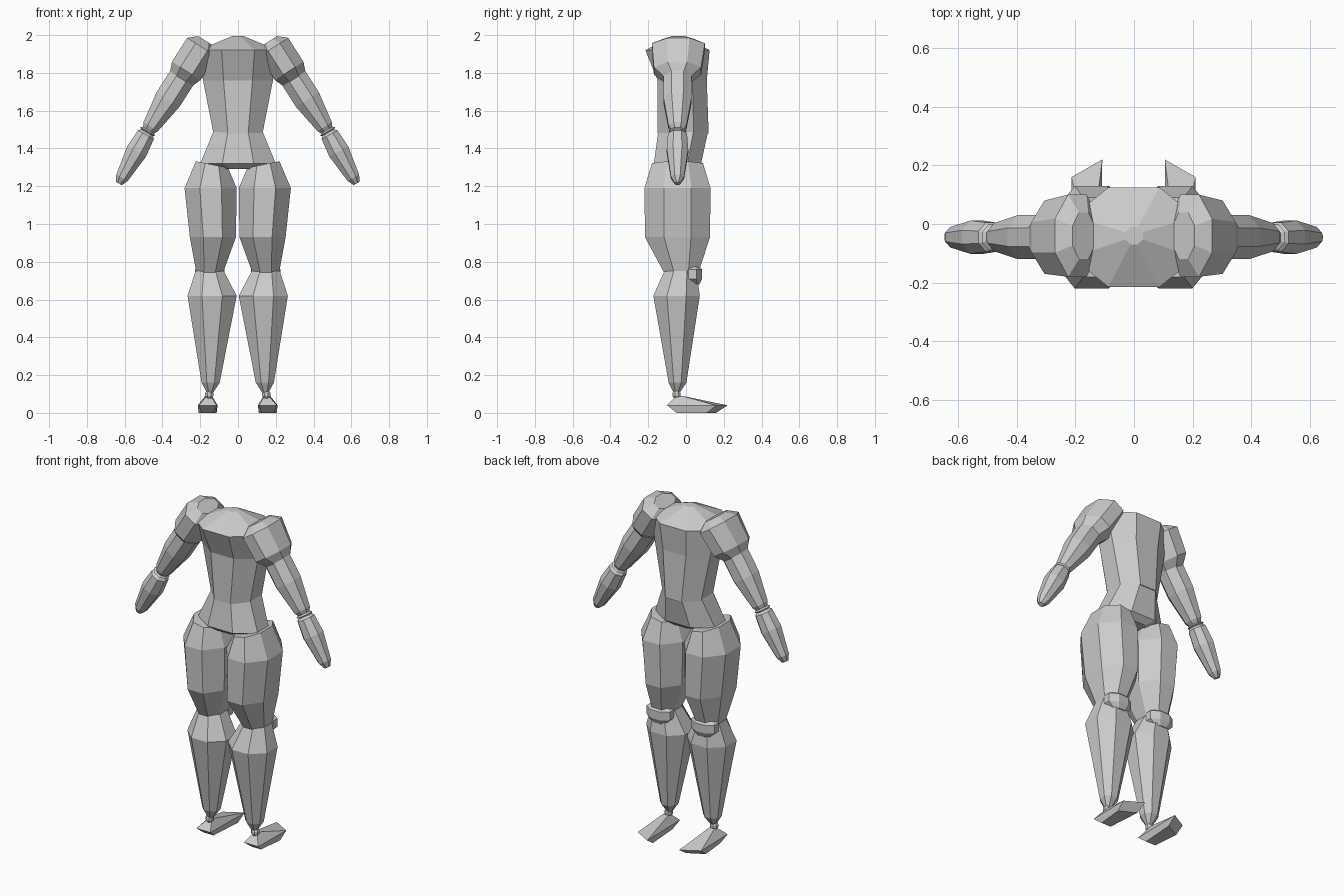
import bpy, bmesh
from math import pi, cos, sin, radians
from mathutils import Matrix, Vector

SIDES = 8


def make_object(name, verts, faces):
    bm = bmesh.new()
    vs = [bm.verts.new(v) for v in verts]
    for f in faces:
        bm.faces.new([vs[i] for i in f])
    bmesh.ops.recalc_face_normals(bm, faces=bm.faces)
    mesh = bpy.data.meshes.new(name)
    bm.to_mesh(mesh)
    bm.free()
    ob = bpy.data.objects.new(name, mesh)
    bpy.context.collection.objects.link(ob)


def loft(name, rings, origin=(0, 0, 0), tilt=0, pair=True):
    """Faceted tube through rings (z, x, y, rx, ry, slope); optional left/right pair."""
    rot = Matrix.Rotation(radians(tilt), 3, 'Y')
    verts = []
    for z, x, y, rx, ry, *slope in rings:
        s = slope[0] if slope else 0
        for i in range(SIDES):
            a = 2 * pi * (i + 0.5) / SIDES
            dx = rx * cos(a) / cos(pi / SIDES)
            dy = ry * sin(a) / cos(pi / SIDES)
            verts.append(Vector(origin) + rot @ Vector((x + dx, y + dy, z + s * dx)))
    n = len(rings)
    faces = [[k * SIDES + i, k * SIDES + (i + 1) % SIDES,
              (k + 1) * SIDES + (i + 1) % SIDES, (k + 1) * SIDES + i]
             for k in range(n - 1) for i in range(SIDES)]
    faces += [list(range(SIDES)), list(range((n - 1) * SIDES, n * SIDES))]
    place(name, verts, faces, pair)


def place(name, verts, faces, pair=True):
    if not pair:
        make_object(name, verts, faces)
        return
    make_object("right_" + name, verts, faces)
    make_object("left_" + name, [(-v[0] - 0.003, v[1], v[2]) for v in verts], faces)


# Chest with shallow domed top, narrowing to the waist
loft("chest", [(1.48, 0, -0.015, 0.13, 0.135), (1.76, 0, -0.02, 0.185, 0.13),
               (1.92, 0, -0.045, 0.21, 0.17), (1.995, 0, -0.04, 0.03, 0.03)], pair=False)

# Flared hips
loft("hips", [(1.29, 0, -0.045, 0.10, 0.09), (1.32, 0, -0.045, 0.20, 0.125),
              (1.49, 0, -0.015, 0.13, 0.132)], pair=False)

# Arms, built along the axis from the elbow
elbow = (0.475, -0.045, 1.49)
loft("shoulder", [(0.33, 0, 0, 0.07, 0.075), (0.38, 0, 0, 0.09, 0.125),
                  (0.53, 0, 0.005, 0.09, 0.14), (0.57, 0, 0.005, 0.045, 0.08)], elbow, -32.5)
loft("upper_arm", [(0.0, 0, 0, 0.03, 0.03), (0.03, 0, 0, 0.045, 0.048),
                   (0.2, 0, 0, 0.072, 0.075), (0.42, 0, 0, 0.072, 0.075)], elbow, -32.5)
loft("elbow", [(-0.012, 0, 0, 0.03, 0.03), (0, 0, 0, 0.045, 0.045),
               (0.012, 0, 0, 0.03, 0.03)], elbow, -30)
loft("forearm", [(-0.315, 0, 0, 0.018, 0.015), (-0.28, 0, 0, 0.035, 0.035),
                 (-0.12, 0, 0, 0.057, 0.057), (-0.02, 0, 0, 0.048, 0.05),
                 (0, 0, 0, 0.03, 0.03)], elbow, -29)

# Legs
loft("thigh", [(0.74, 0.147, -0.025, 0.07, 0.09), (0.93, 0.13, -0.045, 0.122, 0.172),
               (1.19, 0.142, -0.045, 0.138, 0.175), (1.315, 0.135, -0.045, 0.085, 0.135, 0.2)])
loft("calf", [(0.10, 0.145, -0.05, 0.012, 0.012), (0.16, 0.142, -0.045, 0.048, 0.047),
              (0.62, 0.134, -0.05, 0.13, 0.123), (0.75, 0.147, -0.03, 0.075, 0.085)])
loft("kneecap", [(0.68, 0.147, 0.045, 0.045, 0.025), (0.71, 0.147, 0.035, 0.078, 0.05),
                 (0.76, 0.147, 0.035, 0.078, 0.05), (0.775, 0.147, 0.035, 0.055, 0.035)])
loft("ankle", [(0.075, 0.15, -0.05, 0.012, 0.012), (0.09, 0.15, -0.05, 0.022, 0.022),
               (0.105, 0.15, -0.05, 0.022, 0.022), (0.12, 0.15, -0.05, 0.012, 0.012)])

# Wedge feet with a slanted toe
foot = [(0.125, -0.05, 0), (0.19, -0.05, 0), (0.205, 0.11, 0), (0.11, 0.16, 0),
        (0.11, -0.10, 0.04), (0.205, -0.10, 0.04), (0.21, 0.16, 0.04), (0.105, 0.22, 0.04),
        (0.135, -0.06, 0.08), (0.17, -0.06, 0.08), (0.17, -0.02, 0.09), (0.135, -0.02, 0.09)]
place("foot", foot, [(0, 1, 2, 3), (8, 9, 10, 11)] +
      [(b + i, b + (i + 1) % 4, b + 4 + (i + 1) % 4, b + 4 + i) for b in (0, 4) for i in range(4)])
